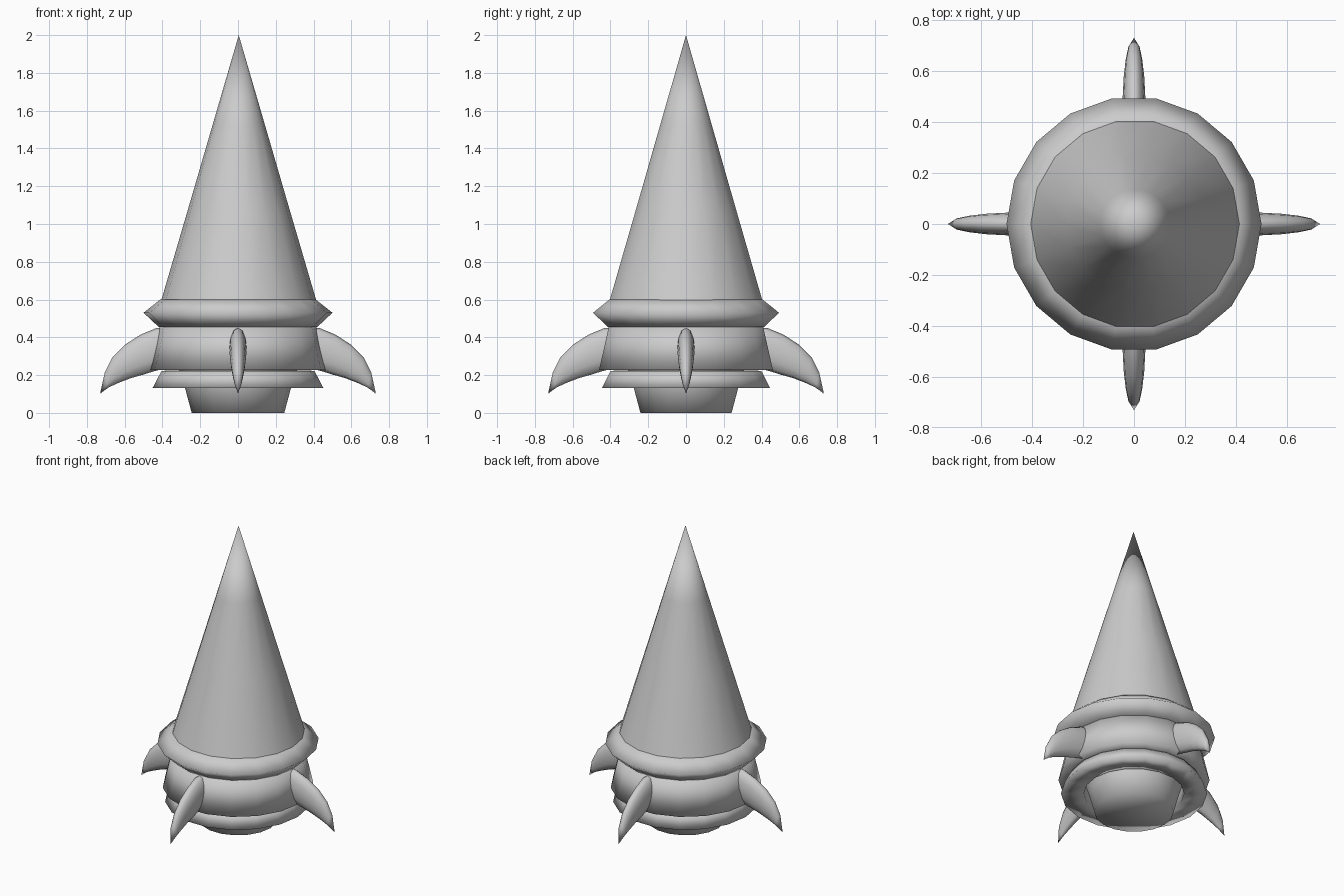
import bpy, bmesh, math

cube = bpy.data.objects.get("Cube")
if cube:
    bpy.data.objects.remove(cube, do_unlink=True)

SIDES = 18

# One plain grey for everything
grey = bpy.data.materials.new("light_grey")
grey.use_nodes = True
grey.diffuse_color = (0.6, 0.6, 0.6, 1)
grey.node_tree.nodes["Principled BSDF"].inputs["Base Color"].default_value = (0.6, 0.6, 0.6, 1)


def finish(name, bm):
    bmesh.ops.recalc_face_normals(bm, faces=bm.faces)
    for f in bm.faces:
        f.smooth = True
    mesh = bpy.data.meshes.new(name)
    bm.to_mesh(mesh)
    bm.free()
    mesh.materials.append(grey)
    obj = bpy.data.objects.new(name, mesh)
    bpy.context.collection.objects.link(obj)
    return obj


def bridge(bm, a, b):
    """Join two rings; a ring of one vertex is a point."""
    n = max(len(a), len(b))
    for i in range(n):
        j = (i + 1) % n
        if len(a) == 1:
            bm.faces.new((a[0], b[j], b[i]))
        elif len(b) == 1:
            bm.faces.new((a[i], a[j], b[0]))
        else:
            bm.faces.new((a[i], a[j], b[j], b[i]))


def lathe(name, profile):
    """Turn (radius, z) points around the z axis."""
    bm = bmesh.new()
    rings = []
    for r, z in profile:
        count = SIDES if r > 0 else 1
        rings.append([bm.verts.new((r * math.cos(math.tau * i / SIDES),
                                    r * math.sin(math.tau * i / SIDES), z))
                      for i in range(count)])
    for a, b in zip(rings, rings[1:]):
        bridge(bm, a, b)
    return finish(name, bm)


# Body, from the tip down
cone = lathe("nose_cone", [(0.412, 0.59), (0.274, 1.06), (0.137, 1.53), (0, 2.0)])
cone.location.x = 0.004
lathe("collar", [(0.36, 0.60), (0.412, 0.60), (0.50, 0.53), (0.42, 0.455), (0.36, 0.455)])
lathe("upper_skirt", [(0.36, 0.455), (0.415, 0.455), (0.467, 0.228), (0.36, 0.228)])
lathe("lower_skirt", [(0.36, 0.225), (0.405, 0.222), (0.452, 0.132), (0.31, 0.132), (0.31, 0.23)])
lathe("nozzle", [(0.32, 0.25), (0.28, 0.13), (0.245, 0.0), (0, 0)])

# Curved fins: outer (x, z), inner (x, z), half width
STATIONS = [
    ((0.36, 0.452), (0.36, 0.240), 0.046),
    ((0.43, 0.450), (0.44, 0.222), 0.046),
    ((0.515, 0.415), (0.50, 0.203), 0.044),
    ((0.60, 0.360), (0.565, 0.185), 0.040),
    ((0.665, 0.295), (0.63, 0.160), 0.032),
    ((0.705, 0.215), (0.685, 0.135), 0.022),
    ((0.73, 0.102), (0.73, 0.102), 0),
]


def fin(name, turn):
    bm = bmesh.new()
    rings = []
    for (xo, zo), (xi, zi), w in STATIONS:
        ring = []
        for i in range(12 if w else 1):
            t = math.tau * i / 12
            k = (1 + math.cos(t)) / 2
            ring.append(bm.verts.new((xi + (xo - xi) * k, w * math.sin(t), zi + (zo - zi) * k)))
        rings.append(ring)
    for a, b in zip(rings, rings[1:]):
        bridge(bm, a, b)
    bm.faces.new(rings[0])
    finish(name, bm).rotation_euler.z = turn


for n, side in enumerate(("left", "back", "right", "front")):
    fin(side + "_fin", n * math.pi / 2)
